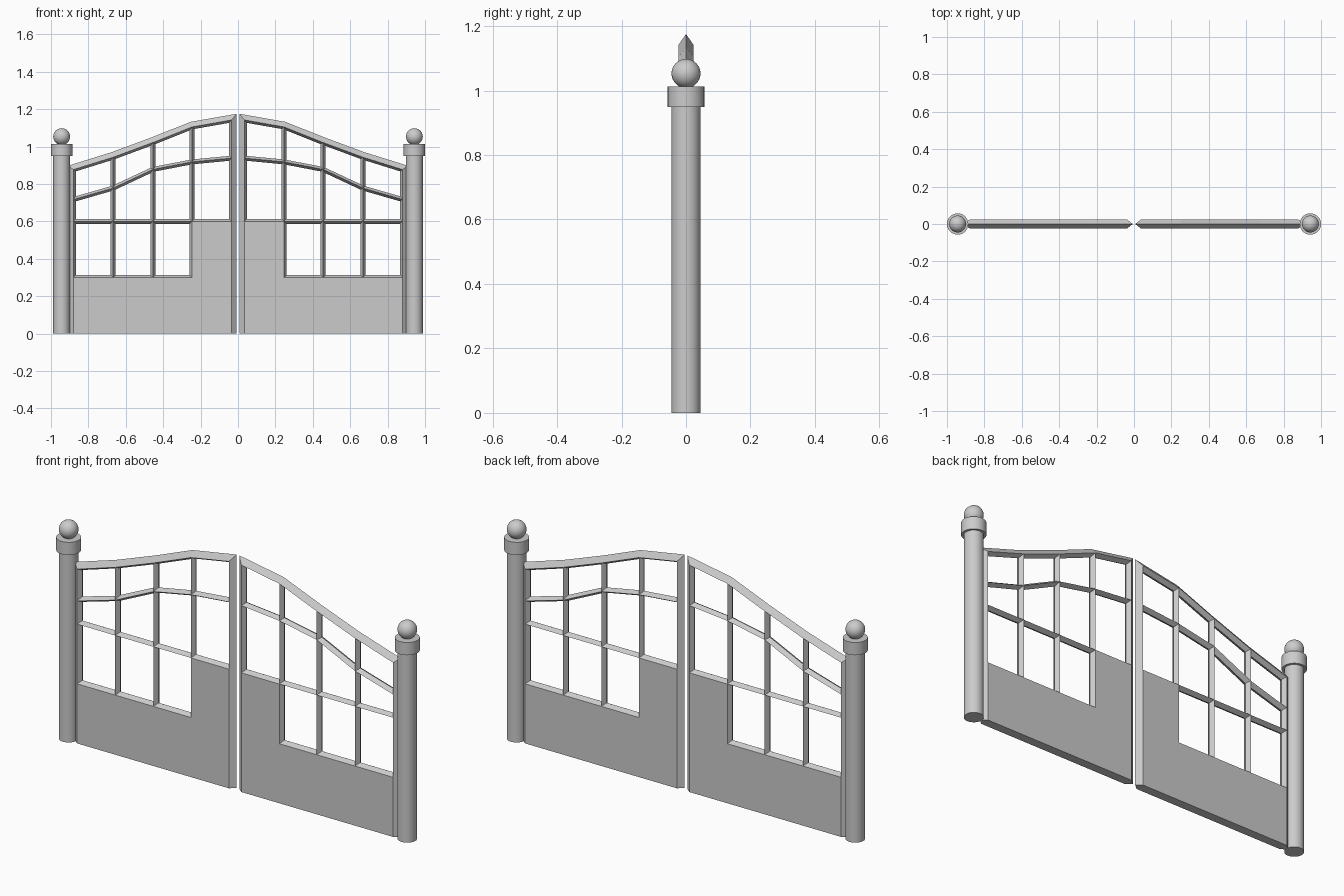
import bpy
import bmesh
import math
from mathutils import Vector

cube = bpy.data.objects.get("Cube")
if cube:
    bpy.data.objects.remove(cube)

grey = bpy.data.materials.new("light grey")
grey.use_nodes = True
grey.diffuse_color = (0.6, 0.6, 0.6, 1)
grey.node_tree.nodes["Principled BSDF"].inputs["Base Color"].default_value = (0.6, 0.6, 0.6, 1)

HALF = 0.023                      # half depth of the leaves
FOOT, LOW, MID = 0.0, 0.30, 0.60  # rail heights
HINGE, MEET = -0.88, -0.035       # stile positions
COLS = [-0.668, -0.4545, -0.246]  # upright positions
TOP = [0.877, 0.943, 1.022, 1.105, 1.142]
WAVE = [0.717, 0.778, 0.878, 0.918, 0.938]
XS = [HINGE] + COLS + [MEET]


def finish(bm, name, smooth=False):
    bmesh.ops.recalc_face_normals(bm, faces=bm.faces)
    mesh = bpy.data.meshes.new(name)
    bm.to_mesh(mesh)
    bm.free()
    mesh.materials.append(grey)
    obj = bpy.data.objects.new(name, mesh)
    bpy.context.collection.objects.link(obj)
    if smooth:
        bpy.ops.object.select_all(action="DESELECT")
        obj.select_set(True)
        bpy.context.view_layer.objects.active = obj
        bpy.ops.object.shade_smooth_by_angle(angle=math.radians(40))
    return obj


def bar(name, side, path, outer=0.013, inner=0.013):
    """Sweep a kite section along an x-z path, with mitred corners."""
    pts = [Vector(p) for p in path]
    dirs = [(b - a).normalized() for a, b in zip(pts, pts[1:])]
    bm = bmesh.new()
    rings = []
    for i, p in enumerate(pts):
        a, b = dirs[max(i - 1, 0)], dirs[min(i, len(dirs) - 1)]
        na, nb = Vector((-a.y, a.x)), Vector((-b.y, b.x))
        miter = (na + nb) / (1 + na.dot(nb))
        o, n = p + miter * outer, p - miter * inner
        section = [(o, 0), (p, HALF), (n, 0), (p, -HALF)]
        rings.append([bm.verts.new((side * q.x, y, q.y)) for q, y in section])
    for r, s in zip(rings, rings[1:]):
        for k in range(4):
            j = (k + 1) % 4
            bm.faces.new((r[k], r[j], s[j], s[k]))
    bm.faces.new(rings[0])
    bm.faces.new(rings[-1])
    finish(bm, name)


def panel(name, side):
    """Stepped solid panel, tall beside the meeting stile."""
    outline = [(HINGE, FOOT), (MEET, FOOT), (MEET, MID),
               (COLS[2], MID), (COLS[2], LOW), (HINGE, LOW)]
    bm = bmesh.new()
    face = bm.faces.new([bm.verts.new((side * x, -HALF, z)) for x, z in outline])
    ext = bmesh.ops.extrude_face_region(bm, geom=[face])
    verts = [v for v in ext["geom"] if isinstance(v, bmesh.types.BMVert)]
    bmesh.ops.translate(bm, verts=verts, vec=(0, 2 * HALF, 0))
    finish(bm, name)


def cylinder(name, x, radius, low, high):
    bm = bmesh.new()
    bmesh.ops.create_cone(bm, cap_ends=True, segments=32, radius1=radius,
                          radius2=radius, depth=high - low)
    bmesh.ops.translate(bm, verts=bm.verts, vec=(x, 0, (low + high) / 2))
    finish(bm, name, True)


def ball(name, x, radius, z):
    bm = bmesh.new()
    bmesh.ops.create_uvsphere(bm, u_segments=32, v_segments=16, radius=radius)
    bmesh.ops.translate(bm, verts=bm.verts, vec=(x, 0, z))
    finish(bm, name, True)


for label, side in (("right", -1), ("left", 1)):
    s = -side
    # Post with collar and ball finial
    x = side * 0.943
    cylinder(label + "_post", x, 0.045, 0, 0.96)
    cylinder(label + "_post_cap", x, 0.057, 0.949, 1.013)
    ball(label + "_post_ball", x, 0.045, 1.053)

    # Outer frame: stiles and arched top rail
    frame = [(HINGE, FOOT)] + list(zip(XS, TOP)) + [(MEET, FOOT)]
    bar(label + "_leaf_frame", s, frame, 0.028, 0.013)
    panel(label + "_leaf_panel", s)

    # Inner rails and uprights
    bar(label + "_wave_rail", s, list(zip(XS, WAVE)))
    bar(label + "_middle_rail", s, [(HINGE, MID), (MEET, MID)])
    bar(label + "_panel_rail", s, [(HINGE, LOW), (COLS[2], LOW)])
    for i, (cx, top) in enumerate(zip(COLS, TOP[1:])):
        bar(f"{label}_upright_{i + 1}", s, [(cx, LOW), (cx, top)])
